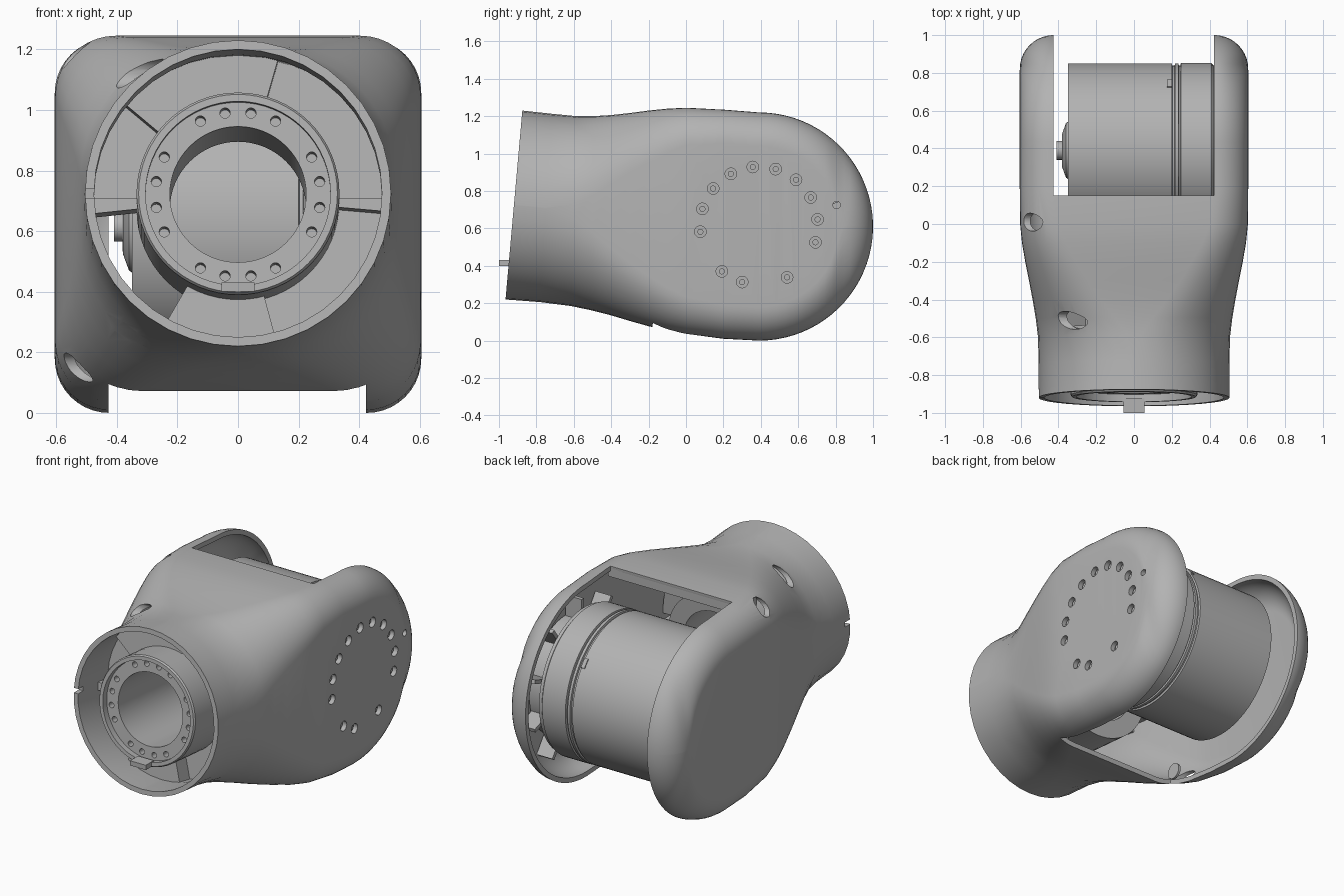
import bpy, bmesh, math
from mathutils import Matrix, Vector

if "Cube" in bpy.data.objects:
    bpy.data.objects.remove(bpy.data.objects["Cube"])

grey = bpy.data.materials.new("housing_grey")
grey.use_nodes = True
grey.diffuse_color = (0.45, 0.45, 0.45, 1)
grey.node_tree.nodes["Principled BSDF"].inputs["Base Color"].default_value = (0.45, 0.45, 0.45, 1)

parts = []
AX_Y, AX_Z = 0.39, 0.615                      # joint axis, running along x
FRONT = Matrix.Translation((0, -0.92, 0.725)) @ Matrix.Rotation(math.radians(85), 4, "X")
SIDE = Matrix.Translation((0, AX_Y, AX_Z)) @ Matrix.Rotation(math.radians(90), 4, "Y")


def finish(name, bm, matrix=Matrix()):
    bm.transform(matrix)
    bmesh.ops.recalc_face_normals(bm, faces=bm.faces)
    mesh = bpy.data.meshes.new(name)
    bm.to_mesh(mesh)
    bm.free()
    mesh.materials.append(grey)
    ob = bpy.data.objects.new(name, mesh)
    bpy.context.collection.objects.link(ob)
    parts.append(ob)
    return ob


def loft(name, rings):
    bm = bmesh.new()
    rows = [[bm.verts.new(p) for p in ring] for ring in rings]
    n = len(rows[0])
    for a, b in zip(rows, rows[1:]):
        for i in range(n):
            bm.faces.new((a[i], a[(i + 1) % n], b[(i + 1) % n], b[i]))
    bm.faces.new(rows[0])
    bm.faces.new(rows[-1])
    return finish(name, bm)


def sweep(name, profile, matrix, a0=0, a1=360, seg=64):
    """Turn a closed (radius, height) profile about local z, fully or as a sector."""
    bm = bmesh.new()
    full = a1 - a0 == 360
    count = seg if full else max(4, int((a1 - a0) / 5)) + 1
    rows = []
    for i in range(count):
        a = math.radians(a0 + (a1 - a0) * i / (count if full else count - 1))
        rows.append([bm.verts.new((r * math.cos(a), r * math.sin(a), h)) for r, h in profile])
    n = len(profile)
    for i in range(count if full else count - 1):
        a, b = rows[i], rows[(i + 1) % count]
        for j in range(n):
            bm.faces.new((a[j], a[(j + 1) % n], b[(j + 1) % n], b[j]))
    if not full:
        bm.faces.new(rows[0])
        bm.faces.new(rows[-1])
    bmesh.ops.remove_doubles(bm, verts=bm.verts, dist=1e-5)
    return finish(name, bm, matrix)


def box(name, lo, hi, matrix=Matrix()):
    bm = bmesh.new()
    bmesh.ops.create_cube(bm, size=1)
    lo, hi = Vector(lo), Vector(hi)
    bm.transform(Matrix.Translation((lo + hi) / 2) @ Matrix.Diagonal((*(hi - lo), 1)))
    return finish(name, bm, matrix)


def pins(name, spots, matrix):
    """Several round pins in one mesh: (x, y, radius, low, high) in local space."""
    bm = bmesh.new()
    for x, y, r, lo, hi in spots:
        bmesh.ops.create_cone(bm, cap_ends=True, segments=20, radius1=r, radius2=r, depth=hi - lo,
                              matrix=Matrix.Translation((x, y, (lo + hi) / 2)))
    return finish(name, bm, matrix)


def cut(target, cutter):
    cutter.hide_render = True
    mod = target.modifiers.new("cut", "BOOLEAN")
    mod.operation, mod.solver, mod.object = "DIFFERENCE", "EXACT", cutter
    bpy.context.view_layer.objects.active = target
    bpy.ops.object.modifier_apply(modifier=mod.name)
    parts.remove(cutter)
    bpy.data.objects.remove(cutter)


# Rounded section of the housing at one station along y
def section(y, top, bot, w, rx, rz, lean):
    zc, h = (top + bot) / 2, (top - bot) / 2
    rx, rz = min(rx, w - 0.001), min(rz, h - 0.001)
    ring = []
    for q, (sx, sz) in enumerate(((1, 1), (-1, 1), (-1, -1), (1, -1))):
        for k in range(11):
            a = math.radians(90 * q + 9 * k)
            x = sx * (w - rx) + rx * math.cos(a)
            z = sz * (h - rz) + rz * math.sin(a)
            ring.append((x, y + lean * z, zc + z))
    return ring


# Housing body: round collar flowing into a wide rounded fork
def body(name, t, extend=False):
    stations = [  # y, top, bottom, half width, corner, lean
        (-0.92, 1.23, 0.22, 0.505, 0.505, 0.089), (-0.75, 1.213, 0.206, 0.505, 0.5, 0.06),
        (-0.6, 1.2, 0.185, 0.508, 0.47, 0.03), (-0.5, 1.2, 0.162, 0.52, 0.42, 0.01),
        (-0.4, 1.206, 0.135, 0.537, 0.36, 0), (-0.3, 1.217, 0.105, 0.556, 0.31, 0),
        (-0.2, 1.23, 0.077, 0.576, 0.27, 0), (-0.1, 1.24, 0.053, 0.593, 0.23, 0),
        (0, 1.245, 0.035, 0.603, 0.2, 0), (0.2, 1.235, 0.01, 0.605, 0.18, 0)]
    if extend:
        stations.insert(0, (-1.15, 1.25, 0.24, 0.505, 0.505, 0.089))
    rings = [section(y, top - t, bot + t, w - t, c - t, c - t, lean)
             for y, top, bot, w, c, lean in stations]
    R, f = 0.61 - t, 0.18 - t
    for i in range(21):
        a = math.radians(88 * i / 20)
        d, h = R * math.sin(a), R * math.cos(a)
        flat = math.sqrt(max(0, 0.43 ** 2 - d * d))
        w = 0.425 + math.sqrt(max(0, f * f - max(0, d - 0.43) ** 2))
        rings.append(section(AX_Y + d, 0.61 + h, 0.61 - h, w, w - 0.425, h - flat, 0))
    return loft(name, rings)


housing = body("housing", 0)
cut(housing, body("cavity", 0.03, True))

# Open slot between the two fork arms
slot = [(0.15, 1.5), (0.15, 1.22), (-0.18, 0.08), (-0.18, -0.3), (1.3, -0.3), (1.3, 1.5)]
cut(housing, loft("slot", [[(x, y, z) for y, z in slot] for x in (-0.427, 0.423)]))

# Screw holes around the joint axis on the left arm
ring16 = [math.radians(22.5 * i + 6) for i in range(16)]
holes = [(0.315 * math.cos(a), 0.315 * math.sin(a), 0.031, 0.5, 0.8) for a in ring16]
holes.append((-0.11, 0.415, 0.02, 0.5, 0.8))
cut(housing, pins("screw_holes", holes, SIDE))

# Fastener pockets bored sideways into the right shoulder
pockets = [(-0.51, 1.12, -0.22), (0.01, 1.18, -0.47), (-0.52, 0.27, -0.22), (-0.12, 0.15, -0.42)]
for y, z, floor in pockets:
    M = Matrix.Translation((0, y, z)) @ Matrix.Rotation(math.radians(90), 4, "Y")
    cut(housing, pins("pocket_cutter", [(0, 0, 0.048, -0.9, floor)], M))
    pins("pocket_floor", [(0, 0, 0.05, floor, floor + 0.015)], M)
cut(housing, box("collar_notch", (-0.6, -1.1, 0.71), (-0.45, -0.87, 0.74)))

box("slot_top_lip", (-0.44, 0.11, 1.17), (0.44, 0.15, 1.225))

# Main motor lying across the fork
sweep("main_motor", [(0, -0.35), (0.46, -0.35), (0.46, 0.2), (0.448, 0.203), (0.448, 0.215), (0.46, 0.218),
                     (0.46, 0.235), (0.448, 0.238), (0.448, 0.245), (0.462, 0.248), (0.462, 0.41),
                     (0.45, 0.42), (0.45, 0.44), (0, 0.44)], SIDE, seg=80)
sweep("motor_end_cap", [(0, -0.345), (0.155, -0.345), (0.145, -0.36), (0.09, -0.38), (0.05, -0.382),
                        (0.05, -0.41), (0, -0.41)], SIDE, seg=40)
sweep("motor_mount", [(0, 0.43), (0.37, 0.43), (0.37, 0.565), (0, 0.565)], SIDE)
pins("mount_screws", [(0.315 * math.cos(a), 0.315 * math.sin(a), 0.016, 0.55, 0.585) for a in ring16], SIDE)
key = SIDE @ Matrix.Rotation(math.radians(130), 4, "Z")
box("motor_key", (0.44, -0.03, 0.175), (0.466, 0.03, 0.2), key)

# Ribs inside the left arm
for i in range(10):
    M = SIDE @ Matrix.Rotation(math.radians(36 * i), 4, "Z")
    box("arm_rib", (0.35, -0.012, 0.45), (0.5, 0.012, 0.56), M)

# Front drive tube with its bolt face
tube = sweep("front_tube", [(0.335, -0.62), (0.335, -0.015), (0.328, -0.005), (0.305, -0.005), (0.305, -0.045),
                            (0.225, -0.045), (0.225, -0.62)], FRONT)
bolts = [math.radians(q + s) for q in (0, 90, 180, 270) for s in (-27, -9, 9, 27)]
cut(tube, pins("bolt_holes", [(0.273 * math.cos(a), 0.273 * math.sin(a), 0.017, -0.12, 0.05) for a in bolts], FRONT))
box("index_tab", (-0.055, -1.0, 0.4), (0.055, -0.92, 0.43))

# Stepped mounting plate between tube and collar, open at the lower right
for a0, a1, h in ((0, 74, -0.3), (74, 140, -0.2), (140, 180, -0.3), (180, 186, -0.2),
                  (240, 285, -0.2), (285, 355, -0.3), (355, 360, -0.2)):
    sweep("plate_sector", [(0.33, h - 0.15), (0.49, h - 0.15), (0.49, h), (0.33, h)], FRONT, a0, a1)

# Smooth curved faces, keep edges crisp
for ob in bpy.context.selected_objects:
    ob.select_set(False)
for ob in parts:
    ob.select_set(True)
bpy.context.view_layer.objects.active = parts[0]
bpy.ops.object.shade_smooth_by_angle(angle=math.radians(30))
